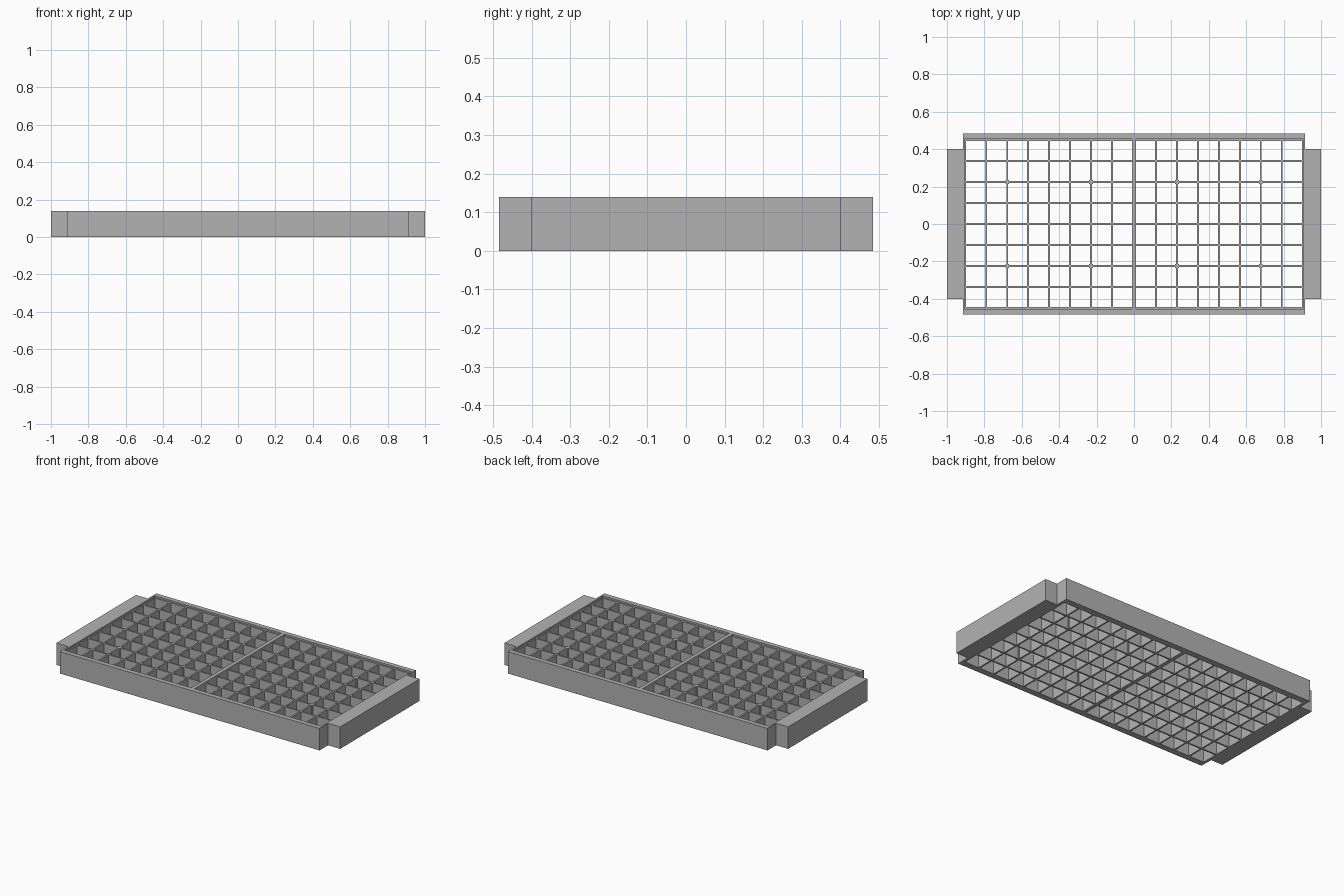
import bpy
import bmesh

cube = bpy.data.objects.get("Cube")
if cube:
    bpy.data.objects.remove(cube, do_unlink=True)

grey = bpy.data.materials.new("plain_grey")
grey.use_nodes = True
colour = (0.45, 0.45, 0.45, 1)
grey.diffuse_color = colour
grey.node_tree.nodes["Principled BSDF"].inputs["Base Color"].default_value = colour

HEIGHT = 0.14
GRID_TOP = 0.13
PITCH = 0.112


def finish(name, bm):
    bmesh.ops.recalc_face_normals(bm, faces=bm.faces)
    mesh = bpy.data.meshes.new(name)
    bm.to_mesh(mesh)
    bm.free()
    mesh.materials.append(grey)
    obj = bpy.data.objects.new(name, mesh)
    bpy.context.collection.objects.link(obj)
    return obj


def box(name, x0, x1, y0, y1, z0, z1):
    bm = bmesh.new()
    bmesh.ops.create_cube(bm, size=1)
    for v in bm.verts:
        v.co = (x1 if v.co.x > 0 else x0,
                y1 if v.co.y > 0 else y0,
                z1 if v.co.z > 0 else z0)
    return finish(name, bm)


def ring(name, outline, hole, z0, z1):
    """Upright wall between two matching closed outlines."""
    bm = bmesh.new()
    rows = [[bm.verts.new((x, y, z)) for x, y in path]
            for path, z in ((outline, z0), (outline, z1), (hole, z1), (hole, z0))]
    n = len(outline)
    for k in range(4):
        a, b = rows[k], rows[(k + 1) % 4]
        for i in range(n):
            j = (i + 1) % n
            bm.faces.new((a[i], a[j], b[j], b[i]))
    return finish(name, bm)


def rect(x, y):
    return [(-x, -y), (x, -y), (x, y), (-x, y)]


# Outer tray wall and the slim ledge inside it that borders the grid
ring("outer_frame", rect(0.915, 0.485), rect(0.905, 0.455), 0, HEIGHT)
ring("grid_border", rect(0.905, 0.455), rect(0.897, 0.445), 0, GRID_TOP)

# Solid end blocks, narrower than the tray
for side, name in ((-1, "right_end_block"), (1, "left_end_block")):
    xs = sorted((side * 0.905, side))
    box(name, xs[0], xs[1], -0.4, 0.4, 0, HEIGHT)

# Centre divider between the two grid halves
box("centre_divider", -0.012, 0.012, -0.455, 0.455, 0, HEIGHT)

# Cross slats of each half
for side in (-1, 1):
    for k in range(7):
        x = side * (0.118 + PITCH * k)
        box("cross_slat", x - 0.005, x + 0.005, -0.45, 0.45, 0, GRID_TOP)

# Long slats
for k in range(-3, 4):
    y = PITCH * k
    box("long_slat", -0.9, 0.9, y - 0.005, y + 0.005, 0, GRID_TOP)

# Small square pegs at four crossings of each half
for x in (-0.678, -0.23, 0.23, 0.678):
    for y in (-2 * PITCH, 2 * PITCH):
        box("crossing_peg", x - 0.01, x + 0.01, y - 0.01, y + 0.01, 0, GRID_TOP)
